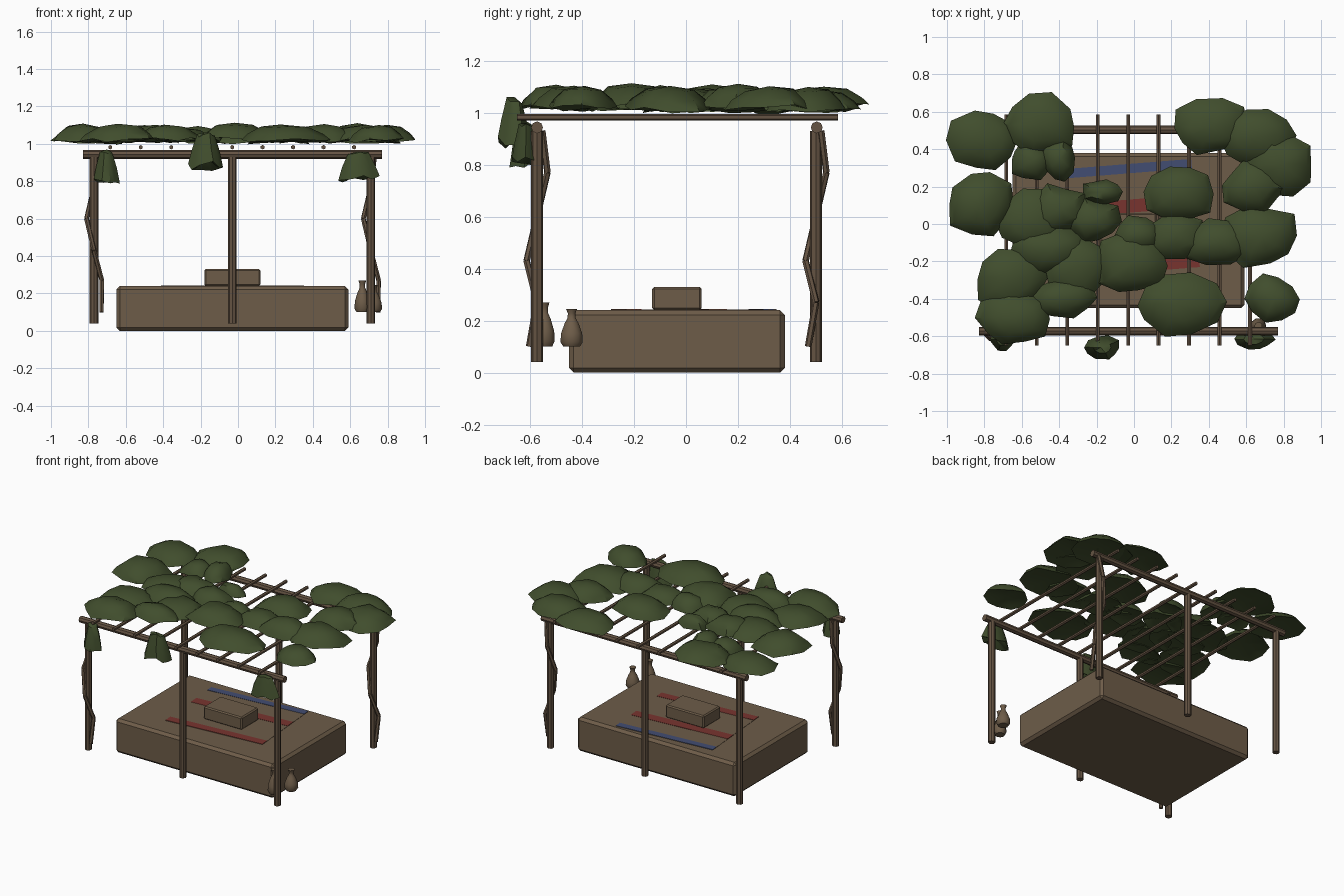
import bpy, bmesh, math, random
from mathutils import Vector, Matrix

if "Cube" in bpy.data.objects:
    bpy.data.objects.remove(bpy.data.objects["Cube"])

random.seed(4)

def material(name, rgb):
    m = bpy.data.materials.new(name)
    m.diffuse_color = (*rgb, 1)
    m.use_nodes = True
    m.node_tree.nodes["Principled BSDF"].inputs["Base Color"].default_value = m.diffuse_color
    return m

WOOD = material("platform wood", (0.155, 0.108, 0.066))
POLE = material("pole wood", (0.130, 0.088, 0.056))
LEAF = material("leaf green", (0.052, 0.075, 0.026))
RED = material("rug red", (0.19, 0.034, 0.028))
BLUE = material("rug blue", (0.055, 0.075, 0.17))

def finish(name, bm, mat, smooth=False):
    bmesh.ops.recalc_face_normals(bm, faces=bm.faces)
    me = bpy.data.meshes.new(name)
    bm.to_mesh(me)
    bm.free()
    me.materials.append(mat)
    ob = bpy.data.objects.new(name, me)
    bpy.context.collection.objects.link(ob)
    if smooth:
        bpy.ops.object.select_all(action='DESELECT')
        ob.select_set(True)
        bpy.context.view_layer.objects.active = ob
        bpy.ops.object.shade_smooth_by_angle(angle=math.radians(40))
    return ob

def box(name, lo, hi, mat, bevel=0.0, turn=0.0, centre=(0, 0)):
    bm = bmesh.new()
    bmesh.ops.create_cube(bm, size=1)
    for v in bm.verts:
        v.co = Vector([a + (b - a) * (c + 0.5) for a, b, c in zip(lo, hi, v.co)])
    if bevel:
        bmesh.ops.bevel(bm, geom=bm.edges[:], offset=bevel, segments=1, affect='EDGES')
    bmesh.ops.rotate(bm, verts=bm.verts, cent=(0, 0, 0), matrix=Matrix.Rotation(turn, 3, 'Z'))
    bmesh.ops.translate(bm, verts=bm.verts, vec=(*centre, 0))
    return finish(name, bm, mat)

def add_rod(bm, a, b, r, sides=8):
    a, b = Vector(a), Vector(b)
    d = b - a
    m = Matrix.Translation((a + b) / 2) @ d.to_track_quat('Z', 'Y').to_matrix().to_4x4()
    bmesh.ops.create_cone(bm, cap_ends=True, segments=sides, radius1=r, radius2=r,
                          depth=d.length, matrix=m)

def rods(name, segs, r, sides=8):
    bm = bmesh.new()
    for a, b in segs:
        add_rod(bm, a, b, r, sides)
    return finish(name, bm, POLE)

# sleeping platform and the low table on it
box("platform", (-0.65, -0.45, 0), (0.59, 0.38, 0.24), WOOD, 0.018)
box("low_table", (-0.18, -0.13, 0.24), (0.12, 0.06, 0.33), WOOD, 0.008)

# striped rug, slightly turned
for name, y0, y1, z, mat in (("rug_base", -0.29, 0.29, 0.242, WOOD),
                             ("rug_front_stripe", -0.29, -0.23, 0.244, RED),
                             ("rug_middle_stripe", 0.03, 0.10, 0.244, RED),
                             ("rug_back_stripe", 0.24, 0.29, 0.244, BLUE)):
    box(name, (-0.36, y0, 0.238), (0.36, y1, z), mat, turn=math.radians(4.6), centre=(-0.03, 0.03))

# posts, beams and roof slats
XS, YS = (-0.77, -0.03, 0.71), (-0.573, 0.5)
rods("posts", [((x, y, 0.04), (x, y, 0.93)) for x in XS for y in YS], 0.023)
rods("beams", [((-0.83, y, 0.943), (0.77, y, 0.943)) for y in (-0.573, 0.503)], 0.023)
rods("roof_slats", [((-0.683 + 0.163 * i, -0.65, 0.982), (-0.683 + 0.163 * i, 0.585, 0.982))
                    for i in range(9)], 0.012, 6)

# woody vines twisting up two opposite posts
twist = [(0.04, -0.03, 0.1), (0.042, 0, 0.27), (0, -0.04, 0.43),
         (-0.04, 0, 0.6), (0, 0.04, 0.77), (0.02, 0.02, 0.93)]
for name, px, py in (("front_vine", XS[0], YS[0]), ("back_vine", XS[2], YS[1])):
    pts = [(px + x, py + y, z) for x, y, z in twist]
    rods(name, list(zip(pts, pts[1:])), 0.013, 6)

# gourds hanging by the front right post
def gourd(name, x, y, z, r, h):
    prof = ((0.75, 0), (1, 0.12), (0.95, 0.35), (0.62, 0.62), (0.36, 0.76), (0.34, 0.88), (0.5, 1))
    bm = bmesh.new()
    rings = [[bm.verts.new((x + r * pr * math.cos(k * math.tau / 10),
                            y + r * pr * math.sin(k * math.tau / 10), z + h * pz))
              for k in range(10)] for pr, pz in prof]
    for a, b in zip(rings, rings[1:]):
        for k in range(10):
            bm.faces.new((a[k], a[k - 1], b[k - 1], b[k]))
    bm.faces.new(rings[0])
    bm.faces.new(rings[-1])
    finish(name, bm, WOOD, True)

gourd("tall_gourd", 0.665, -0.545, 0.1, 0.042, 0.17)
gourd("short_gourd", 0.725, -0.44, 0.1, 0.045, 0.145)

# one ragged leaf clump: a jittered dome with a hollow underside
def clump(bm, x, y, z, rx, ry, h, drape=False):
    n = 10
    prof = ((0.75, 0.1), (1, 0), (0.85, 0.4), (0.55, 0.8))
    if drape:
        prof = ((0.7, 0.05), (1, 0), (0.8, 0.45), (0.5, 0.9))
    edge = [random.uniform(0.84, 1.14) for _ in range(n)]
    lift = [random.uniform(-0.1, 0.2) for _ in range(n)]
    rings = []
    for pr, pz in prof:
        ring = []
        for k in range(n):
            a = (k + random.uniform(-0.12, 0.12)) * math.tau / n
            q = pr * (1 + (edge[k] - 1) * pr)
            ring.append(bm.verts.new((x + rx * q * math.cos(a), y + ry * q * math.sin(a),
                                      z + h * (pz + lift[k] * (0.5 if pz > 0.3 else 1)))))
        rings.append(ring)
    for a, b in zip(rings, rings[1:]):
        for k in range(n):
            bm.faces.new((a[k], a[k - 1], b[k - 1], b[k]))
    for ring, pz in ((rings[0], 0.3), (rings[-1], 1)):
        tip = bm.verts.new((x + random.uniform(-.1, .1) * rx, y, z + h * pz))
        for k in range(n):
            bm.faces.new((ring[k], ring[k - 1], tip))

# leafy canopy: centre and half widths of each clump
CLUMPS = ((-.80, .45, .19, .17), (-.50, .53, .21, .17), (-.55, .34, .12, .10), (-.40, .35, .10, .12),
          (-.82, .10, .19, .17), (-.55, .02, .18, .17), (-.40, .08, .17, .13), (-.18, .17, .11, .07),
          (-.22, .02, .15, .12), (-.66, -.29, .21, .17), (-.63, -.50, .20, .16), (-.45, -.13, .20, .13),
          (-.30, -.22, .18, .17), (-.03, -.21, .19, .18), (-.38, -.39, .17, .11), (.24, .17, .19, .16),
          (.41, .52, .20, .15), (.66, .47, .21, .16), (.78, .32, .19, .17), (.64, .20, .17, .14),
          (.67, -.06, .21, .17), (.22, -.06, .17, .13), (.45, -.10, .19, .12), (.24, -.43, .23, .16),
          (.74, -.40, .14, .13), (.02, -.06, .14, .10))
bm = bmesh.new()
for x, y, rx, ry in CLUMPS:
    clump(bm, x, y, random.uniform(0.998, 1.025), rx, ry, random.uniform(0.075, 0.1))
finish("leaf_canopy", bm, LEAF, True)

# leaves drooping over the front beam
bm = bmesh.new()
for x, y, z, rx, ry, h in ((-.705, -.62, .80, .065, .06, .17), (-.17, -.66, .87, .095, .06, .19),
                           (.64, -.615, .805, .11, .06, .155)):
    clump(bm, x, y, z, rx, ry, h, True)
finish("drooping_leaves", bm, LEAF, True)
